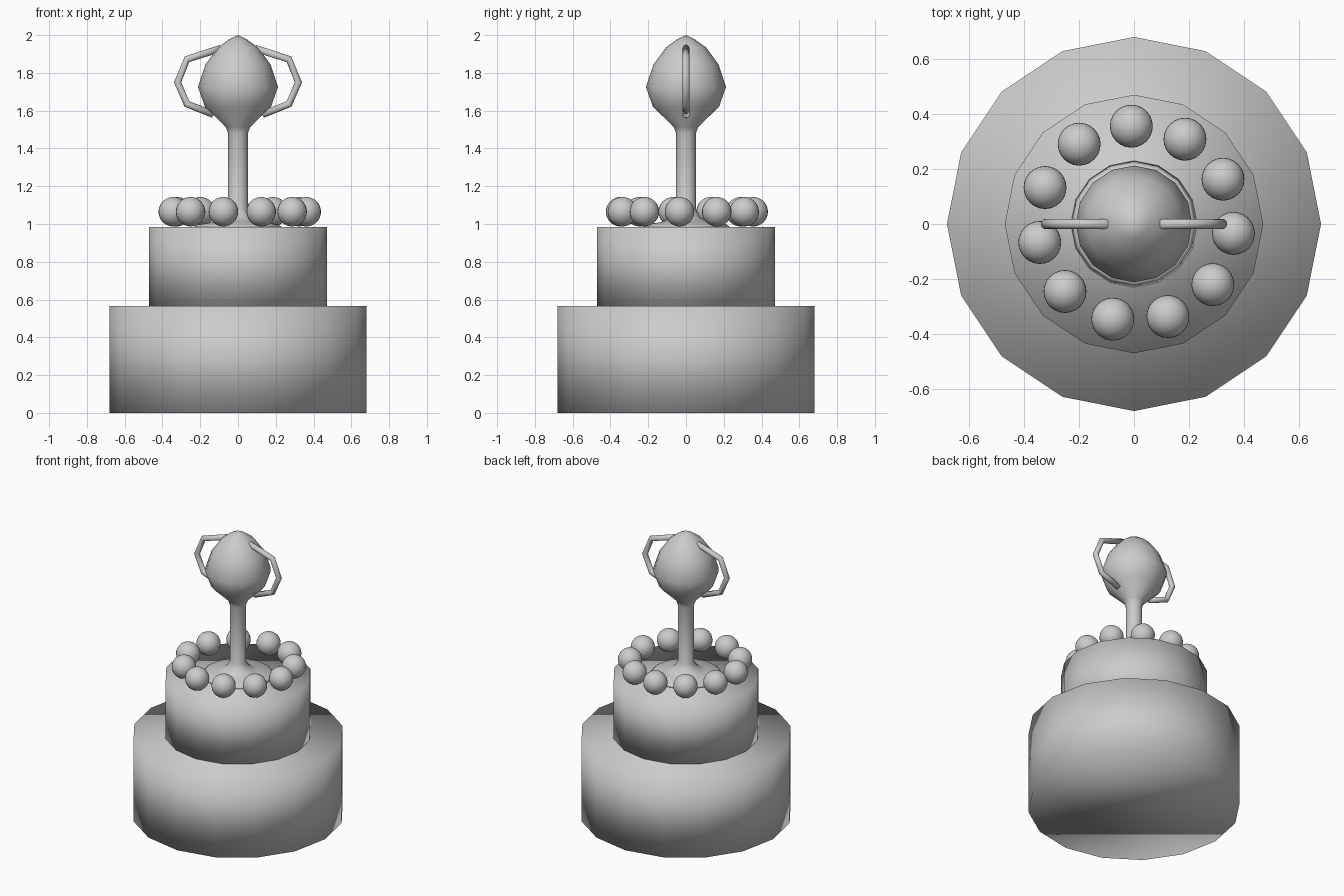
import bpy
import bmesh
from math import cos, sin, pi, radians

cube = bpy.data.objects.get("Cube")
if cube:
    bpy.data.objects.remove(cube, do_unlink=True)

# One plain grey for everything
GREY = (0.6, 0.6, 0.6, 1)
grey = bpy.data.materials.new("plain grey")
grey.use_nodes = True
grey.diffuse_color = GREY
grey.node_tree.nodes["Principled BSDF"].inputs["Base Color"].default_value = GREY


def finish(name, bm):
    """Turn a bmesh into a smooth shaded object."""
    bmesh.ops.recalc_face_normals(bm, faces=bm.faces)
    mesh = bpy.data.meshes.new(name)
    for f in bm.faces:
        f.smooth = True
    bm.to_mesh(mesh)
    bm.free()
    mesh.materials.append(grey)
    obj = bpy.data.objects.new(name, mesh)
    bpy.context.collection.objects.link(obj)
    return obj


def tier(name, radius, bottom, top):
    bm = bmesh.new()
    bmesh.ops.create_cone(bm, cap_ends=True, segments=16, radius1=radius,
                          radius2=radius, depth=top - bottom)
    bmesh.ops.translate(bm, verts=bm.verts, vec=(0, 0, (top + bottom) / 2))
    return finish(name, bm)


def lathe(name, profile, sides=16):
    bm = bmesh.new()
    verts = [bm.verts.new((r, 0, z)) for r, z in profile]
    edges = [bm.edges.new(pair) for pair in zip(verts, verts[1:])]
    bmesh.ops.spin(bm, geom=verts + edges, cent=(0, 0, 0), axis=(0, 0, 1),
                   angle=2 * pi, steps=sides, use_merge=True)
    bmesh.ops.remove_doubles(bm, verts=bm.verts, dist=0.0005)
    return finish(name, bm)


def tube(name, path, radius, sides=12):
    """Sweep a ring along a path in the xz plane with mitred corners."""
    bm = bmesh.new()
    rings = []
    for i, (x, z) in enumerate(path):
        ax, az = path[max(i - 1, 0)]
        bx, bz = path[min(i + 1, len(path) - 1)]
        length = ((bx - ax) ** 2 + (bz - az) ** 2) ** 0.5
        nx, nz = -(bz - az) / length, (bx - ax) / length
        ring = []
        for k in range(sides):
            a = 2 * pi * k / sides
            u, v = radius * cos(a), radius * sin(a)
            ring.append(bm.verts.new((x + nx * u, v, z + nz * u)))
        rings.append(ring)
    for r0, r1 in zip(rings, rings[1:]):
        for k in range(sides):
            j = (k + 1) % sides
            bm.faces.new((r0[k], r0[j], r1[j], r1[k]))
    bm.faces.new(rings[0])
    bm.faces.new(rings[-1])
    return finish(name, bm)


# Cake tiers
tier("lower_tier", 0.68, 0, 0.565)
tier("upper_tier", 0.47, 0.565, 0.985)

# Ring of balls on the upper tier
BALLS = 11
for i in range(BALLS):
    a = radians(-5.5) + 2 * pi * i / BALLS
    bm = bmesh.new()
    bmesh.ops.create_uvsphere(bm, u_segments=24, v_segments=16, radius=0.078)
    ball = finish(f"ball_{i + 1}", bm)
    ball.location = (0.007 + 0.356 * cos(a), 0.356 * sin(a), 1.065)

# Turned topper: foot, stem and pointed bulb
lathe("topper", [
    (0, 0.98), (0.23, 0.985), (0.215, 0.998), (0.13, 1.01), (0.075, 1.035),
    (0.053, 1.08), (0.053, 1.48), (0.065, 1.515), (0.175, 1.62),
    (0.212, 1.725), (0.172, 1.845), (0.106, 1.935), (0.05, 1.975), (0, 2.0)])

# Pair of angular handles
HANDLE = [(0.09, 1.93), (0.27, 1.872), (0.32, 1.75), (0.27, 1.635), (0.13, 1.58)]
for side, sign in (("left", 1), ("right", -1)):
    tube(f"{side}_handle", [(sign * x, z) for x, z in HANDLE], 0.019)
